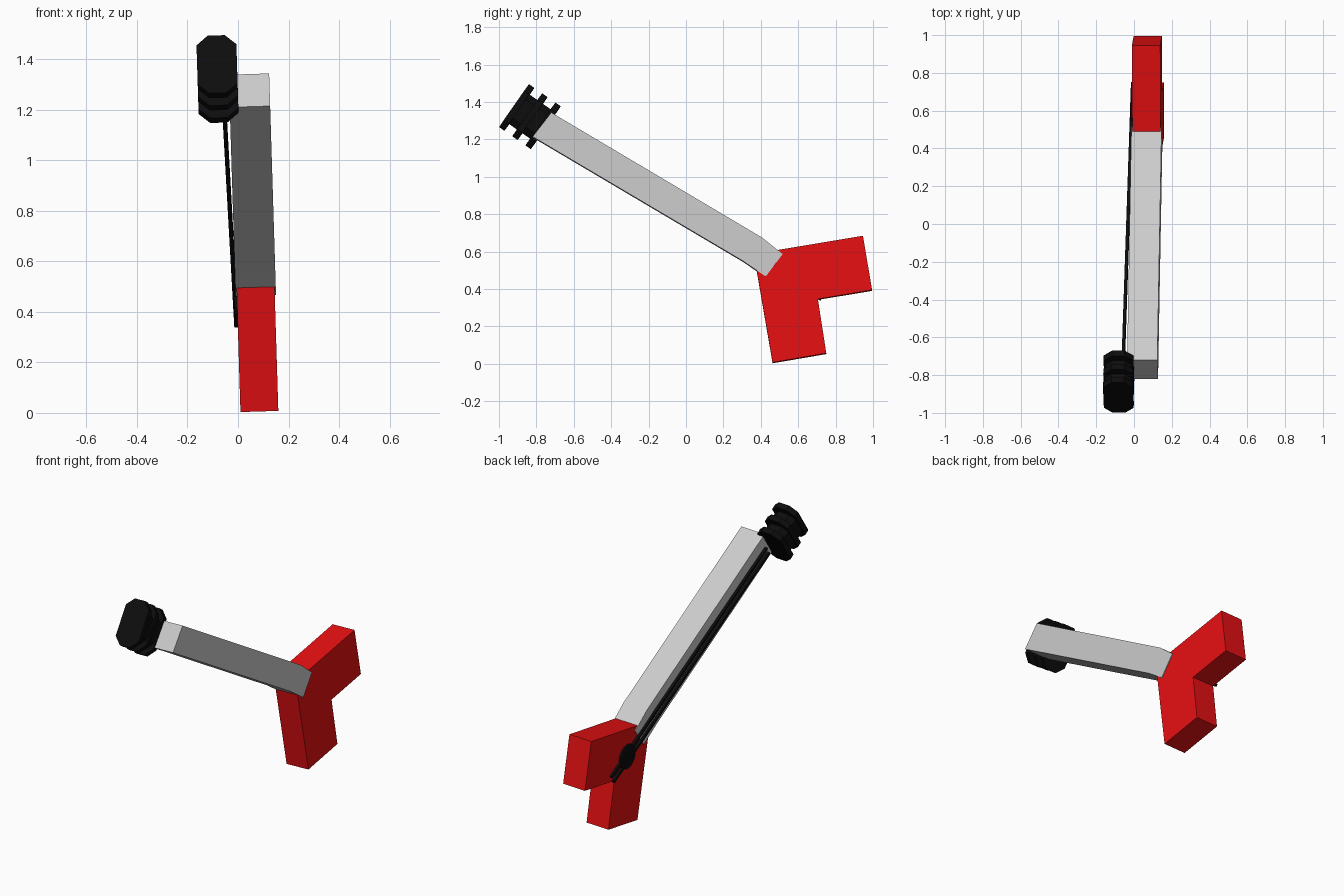
import bpy, bmesh, math
from mathutils import Vector

if "Cube" in bpy.data.objects:
    bpy.data.objects.remove(bpy.data.objects["Cube"])

LEAN = 0.031  # whole model leans slightly towards -x


def material(name, rgb):
    m = bpy.data.materials.new(name)
    m.diffuse_color = (*rgb, 1)
    m.use_nodes = True
    m.node_tree.nodes["Principled BSDF"].inputs["Base Color"].default_value = m.diffuse_color
    return m


RED = material("red", (0.8, 0.005, 0.006))
BLACK = material("black", (0.004, 0.004, 0.004))


def prism(name, ring, offset, mat=None):
    """Extrude a closed ring of 3D points by an offset, then lean it."""
    bm = bmesh.new()
    face = bm.faces.new([bm.verts.new(p) for p in ring])
    out = bmesh.ops.extrude_face_region(bm, geom=[face])
    # keep the starting face as the closing cap
    moved = [v for v in out["geom"] if isinstance(v, bmesh.types.BMVert)]
    bmesh.ops.translate(bm, verts=moved, vec=offset)
    if not face.is_valid:
        bm.faces.new([v for v in bm.verts if v not in moved])
    bmesh.ops.recalc_face_normals(bm, faces=bm.faces)
    for v in bm.verts:
        x, y, z = v.co
        v.co = (x - LEAN * z, y, z + LEAN * (x - 0.16))
    me = bpy.data.meshes.new(name)
    bm.to_mesh(me)
    bm.free()
    ob = bpy.data.objects.new(name, me)
    bpy.context.collection.objects.link(ob)
    if mat:
        me.materials.append(mat)
    return ob


def slab(name, outline, x0, x1, mat=None):
    """Side-view (y, z) outline given thickness along x."""
    return prism(name, [Vector((x0, y, z)) for y, z in outline],
                 Vector((x1 - x0, 0, 0)), mat)


# V-shaped body
slab("body", [(0.463, 0.008), (0.75, 0.057), (0.705, 0.347), (0.995, 0.395),
              (0.946, 0.685), (0.363, 0.588)], 0.01, 0.16, RED)

# Neck with bent heel
slab("neck", [(-0.82, 1.215), (-0.72, 1.344), (0.406, 0.676), (0.517, 0.587),
              (0.426, 0.467), (0.303, 0.551)], 0.005, 0.165)

# Headstock: chamfered core with three wider plates
axis = Vector((0, 0.82, -0.572))
across = Vector((0, 0.572, 0.82))
front = Vector((-0.04, -0.919, 1.387))


def head_block(name, start, length, hx, hv, c):
    pts = [(hx, hv - c), (hx - c, hv), (c - hx, hv), (-hx, hv - c),
           (-hx, c - hv), (c - hx, -hv), (hx - c, -hv), (hx, c - hv)]
    base = front + axis * start
    prism(name, [base + Vector((a, 0, 0)) + across * b for a, b in pts],
          axis * length, BLACK)


head_block("headstock_core", 0.002, 0.2, 0.07, 0.095, 0.035)
for i in range(3):
    head_block(f"headstock_plate_{i + 1}", i * 0.086, 0.034, 0.079, 0.139, 0.045)

# Two strings from the headstock to the body notch
side = Vector((0, 0.517, 0.856))
for i, s in enumerate((-1, 1)):
    a = Vector((-0.018, -0.72, 1.25)) + side * 0.022 * s
    b = Vector((0.004, 0.735, 0.368)) + side * 0.022 * s
    u, w = Vector((0.008, 0, 0)), side * 0.008
    prism(f"string_{i + 1}", [a + u + w, a - u + w, a - u - w, a + u - w],
          b - a, BLACK)

# Round pickup under the strings
slab("pickup", [(0.59 + 0.075 * math.cos(k * math.pi / 8),
                 0.455 + 0.075 * math.sin(k * math.pi / 8)) for k in range(16)],
     -0.001, 0.02, BLACK)
